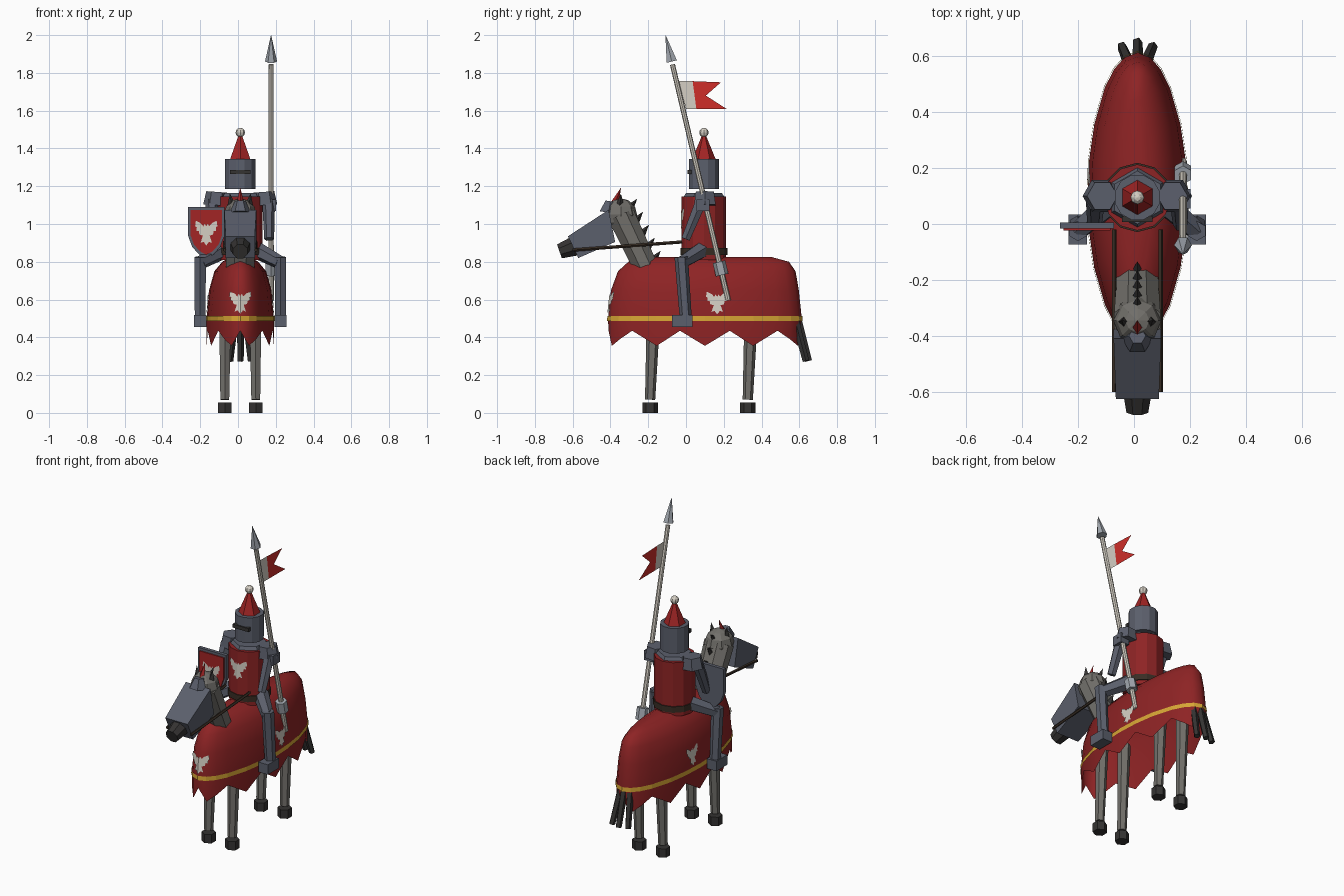
import bpy, bmesh, math
from mathutils import Vector

if "Cube" in bpy.data.objects:
    bpy.data.objects.remove(bpy.data.objects["Cube"])

X0 = 0.012  # the rider's centre line, shifted by the shield


def material(name, r, g, b):
    m = bpy.data.materials.new(name)
    m.diffuse_color = (r, g, b, 1)
    m.use_nodes = True
    m.node_tree.nodes["Principled BSDF"].inputs["Base Color"].default_value = m.diffuse_color
    return m


CLOTH = material("cloth red", .27, .017, .018)
FLAG = material("flag red", .62, .027, .022)
PLUME = material("plume red", .36, .018, .018)
STEEL = material("blue steel", .105, .115, .15)
PALE = material("pale steel", .36, .39, .43)
HORSE = material("horse grey", .17, .163, .148)
DARK = material("dark grey", .035, .033, .032)
BROWN = material("leather brown", .04, .027, .018)
GOLD = material("gold", .68, .38, .035)
IVORY = material("ivory", .66, .62, .55)


def mesh(name, verts, faces, mat, smooth=False, fix=False):
    me = bpy.data.meshes.new(name)
    me.from_pydata([tuple(v) for v in verts], [], faces)
    me.materials.append(mat)
    if fix:
        bm = bmesh.new()
        bm.from_mesh(me)
        bmesh.ops.recalc_face_normals(bm, faces=bm.faces)
        bm.to_mesh(me)
        bm.free()
    for p in me.polygons:
        p.use_smooth = smooth
    ob = bpy.data.objects.new(name, me)
    ob.location.x = X0
    bpy.context.collection.objects.link(ob)
    return ob


def loft(name, rings, mat, bottom=True, top=True, smooth=False):
    n = len(rings[0])
    verts = [v for r in rings for v in r]
    faces = [(i*n+j, i*n+(j+1) % n, (i+1)*n+(j+1) % n, (i+1)*n+j)
             for i in range(len(rings)-1) for j in range(n)]
    if bottom:
        faces.append(tuple(reversed(range(n))))
    if top:
        faces.append(tuple(range(len(verts)-n, len(verts))))
    return mesh(name, verts, faces, mat, smooth, fix=bottom and top)


def tube(name, p0, p1, r0, r1, n, mat, phase=0.0, sx=1.0):
    """Tapered n-sided rod from p0 to p1; sx widens it along x."""
    p0, p1 = Vector(p0), Vector(p1)
    w = (p1-p0).normalized()
    u = (Vector((1, 0, 0)) - w*w.x).normalized()
    v = w.cross(u)
    ang = [2*math.pi*(k+phase)/n for k in range(n)]
    rings = [[p + u*math.cos(a)*r*sx + v*math.sin(a)*r for a in ang]
             for p, r in ((p0, r0), (p1, max(r1, .0008)))]
    return loft(name, rings, mat)


def box(name, c, s, mat):
    ring = [(-.5, -.5), (.5, -.5), (.5, .5), (-.5, .5)]
    return loft(name, [[(c[0]+x*s[0], c[1]+y*s[1], c[2]+z*s[2]) for x, y in ring]
                       for z in (-.5, .5)], mat)


def ball(name, c, r, mat, seg=8, rows=6):
    rings = [[(c[0]+r*math.sin(t)*math.cos(a), c[1]+r*math.sin(t)*math.sin(a), c[2]-r*math.cos(t))
              for a in (2*math.pi*k/seg for k in range(seg))]
             for t in (max(.02, min(math.pi-.02, math.pi*i/rows)) for i in range(rows+1))]
    return loft(name, rings, mat)


BIRD = [(0, .03), (.008, .042), (.016, .03), (.03, .045), (.055, .057), (.059, .03), (.05, .025),
        (.052, .008), (.04, .008), (.036, -.01), (.018, -.015), (.03, -.05), (.014, -.045), (0, -.063)]


def emblem(name, o, right, up, bend=0.0):
    """Flat bird badge in two halves, folded back along the middle by bend."""
    o, right, up = Vector(o), Vector(right), Vector(up)
    back = -right.cross(up)
    n = len(BIRD)
    verts = [o + right*s*u + up*v + back*u*bend for s in (1, -1) for u, v in BIRD]
    mesh(name, verts, [tuple(reversed(range(n))), tuple(range(n, 2*n))], IVORY)


# horse cloth: stacked ellipses with a zigzag hem
HEM = {0: .355, 15: .435, 30: .355, 49: .435, 62: .39, 75: .355, 90: .435}
half = list(HEM) + [180-a for a in list(HEM)[5:0:-1]]
ANGLES = half + [a+180 for a in half]


def oval(cy, a, b, z=None):
    out = []
    for d in ANGLES:
        f = min(d % 180, 180 - d % 180)
        t = math.radians(d)
        out.append((b*math.cos(t), cy + a*math.sin(t), HEM[f] if z is None else z))
    return out


loft("horse_cloth", [oval(.10, .51, .178), oval(.10, .513, .178, .50), oval(.10, .497, .165, .65),
                     oval(.11, .47, .137, .75), oval(.12, .425, .095, .80), oval(.13, .32, .05, .826)],
     CLOTH, bottom=False, smooth=True)
loft("cloth_stripe", [oval(.10, .518, .182, .487), oval(.10, .516, .181, .513)], GOLD, False, False)
for s, side in ((1, "right"), (-1, "left")):
    emblem("cloth_badge_" + side, (s*.173, .165, .585), (-.04*s, s, 0), (-.087*s, 0, 1))
emblem("cloth_badge_front", (0, -.410, .588), (1, 0, 0), (0, .107, 1), .4)

# horse legs and hooves
for s in (-1, 1):
    for y, part in ((-.19, "front"), (.327, "back")):
        tube(part + "_leg", (s*.082, y, .07), (s*.08, y+.022, .62), .027, .038, 6, HORSE, .5)
        tube(part + "_hoof", (s*.082, y, 0), (s*.082, y, .055), .041, .041, 6, DARK, .5)

# tail
for x in (-1, 0, 1):
    back = .015 if x == 0 else 0
    tube("tail_strand", (x*.03, .575+back, .50), (x*.055, .635+back, .275), .022, .018, 5, DARK)

# horse neck, head and face armour
tube("neck", (0, -.215, .775), (0, -.345, 1.05), .07, .078, 8, HORSE, .5, 1.15)
ball("poll", (0, -.345, 1.05), .086, HORSE)
ring = lambda w, yu, zu, yl, zl: [(-w, yu, zu), (w, yu, zu), (w, yl, zl), (-w, yl, zl)]
loft("face_armour", [ring(.085, -.41, 1.075, -.375, .905), ring(.077, -.625, .935, -.57, .82)], STEEL)
tube("muzzle", (0, -.57, .89), (0, -.67, .855), .06, .042, 8, DARK, .5)
for s in (-1, 1):
    tube("ear", (s*.045, -.35, 1.09), (s*.055, -.345, 1.16), .025, 0, 4, DARK)
    tube("rein", (s*.083, -.60, .862), (s*.083, -.02, .905), .009, .009, 5, BROWN)
tube("brow_plate", (0, -.41, 1.06), (0, -.40, 1.12), .055, .03, 6, STEEL)
tube("horse_plume", (0, -.385, 1.09), (0, -.345, 1.19), .026, 0, 4, PLUME)
for i in range(5):
    t = i/4
    y, z = -.16 - .125*t, .815 + .275*t
    tube("mane_spike", (0, y-.02, z-.015), (0, y+.025, z+.042), .026, 0, 4, DARK)

# rider body
CY = .095
tube("torso", (0, CY, .81), (0, CY, 1.145), .118, .118, 12, CLOTH)
tube("belt", (0, CY, .835), (0, CY, .872), .124, .124, 12, BROWN)
tube("collar", (0, CY, 1.135), (0, CY, 1.165), .112, .095, 6, STEEL, .5)
emblem("chest_badge", (0, CY-.122, 1.03), (1, 0, 0), (0, 0, 1), .268)

# helmet
tube("helmet", (0, CY, 1.185), (0, CY, 1.343), .083, .083, 12, STEEL, .5)
box("visor_slit", (0, CY-.077, 1.275), (.11, .022, .022), DARK)
tube("helmet_plume", (0, CY, 1.343), (0, CY, 1.48), .062, .006, 6, PLUME, .5)
ball("plume_ball", (0, CY, 1.484), .025, IVORY)

# rider limbs
for s in (-1, 1):
    tube("shoulder_plate", (s*.13, CY+.005, 1.10), (s*.125, CY+.005, 1.17), .066, .055, 6, STEEL)
    tube("arm", (s*.15, .08, 1.12), (s*.153, -.002, .92), .034, .026, 6, STEEL)
    tube("thigh", (s*.09, .08, .86), (s*.212, -.025, .795), .046, .036, 6, STEEL)
    tube("shin", (s*.212, -.025, .825), (s*.213, -.002, .51), .036, .032, 6, STEEL, .5)
    box("foot", (s*.213, -.02, .486), (.066, .108, .062), STEEL)
box("gauntlet", (.16, .09, 1.10), (.06, .07, .06), STEEL)

# shield
outline = [(-.097, 1.09), (.097, 1.09), (.097, .94), (.075, .88), (.04, .84),
           (0, .818), (-.04, .84), (-.075, .88), (-.097, .94)]
for name, k, y0, y1, mat in (("shield", 1, .006, -.016, STEEL), ("shield_face", .87, -.015, -.023, PLUME)):
    loft(name, [[(-.18+x*k, y, .965+(z-.965)*k) for x, z in outline] for y in (y0, y1)], mat)
emblem("shield_badge", (-.18, -.0255, .955), (1, 0, 0), (0, 0, 1.1))

# lance and flag
LX = .163


def on_lance(z):
    return (LX, .222 - .236*(z-.6), z)


tube("lance_shaft", on_lance(.595), on_lance(1.845), .0145, .0135, 8, IVORY)
tube("lance_tip", on_lance(1.86), on_lance(2.0), .032, 0, 6, PALE)
tube("lance_guard", on_lance(.73), on_lance(.80), .034, .034, 6, PALE, .5)
mesh("flag_band", [(LX, y, z) for y, z in ((-.04, 1.757), (0, 1.61), (.055, 1.609), (.035, 1.756))],
     [(0, 1, 2, 3)], IVORY)
mesh("flag", [(LX, y, z) for y, z in ((.035, 1.756), (.055, 1.609), (.217, 1.608), (.105, 1.68), (.185, 1.75))],
     [(0, 1, 2, 3, 4)], FLAG)
